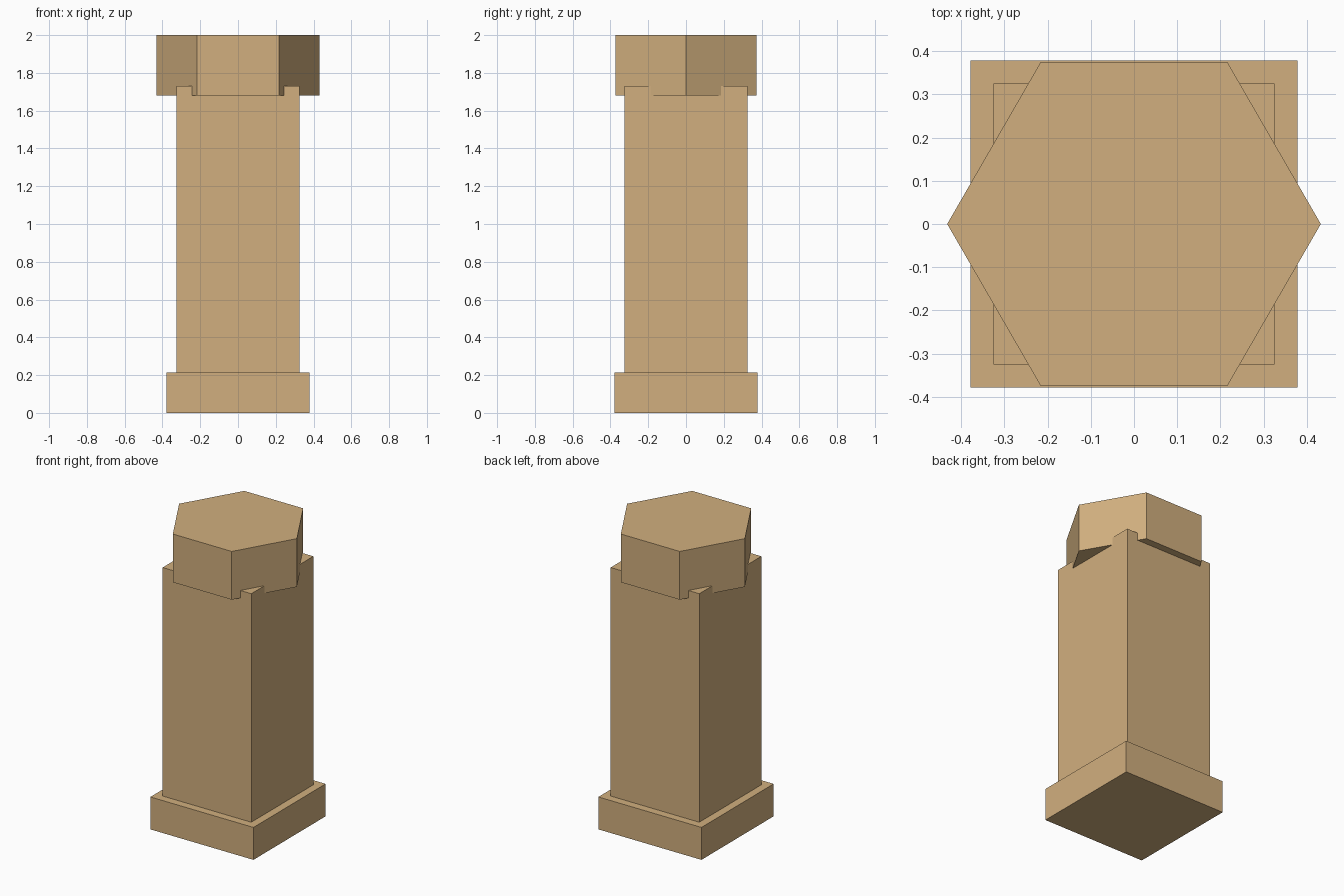
import bpy
from math import pi, sqrt

if "Cube" in bpy.data.objects:
    bpy.data.objects.remove(bpy.data.objects["Cube"])

tan = bpy.data.materials.new("tan_stone")
tan.diffuse_color = (0.64, 0.43, 0.21, 1.0)
tan.use_nodes = True
tan.node_tree.nodes["Principled BSDF"].inputs["Base Color"].default_value = tan.diffuse_color


def prism(name, sides, radius, z0, z1, turn):
    """Upright flat-sided prism between two heights."""
    bpy.ops.mesh.primitive_cylinder_add(
        vertices=sides, radius=radius, depth=z1 - z0, location=(0, 0, (z0 + z1) / 2))
    obj = bpy.context.object
    obj.name = name
    obj.rotation_euler.z = turn
    bpy.ops.object.transform_apply(location=False, rotation=True, scale=False)
    obj.data.materials.append(tan)
    return obj


# Square plinth
prism("base", 4, 0.378 * sqrt(2), 0.0, 0.215, pi / 4)
# Square shaft, its top sunk slightly into the cap
prism("shaft", 4, 0.325 * sqrt(2), 0.215, 1.73, pi / 4)
# Hexagonal cap with corners pointing along x
prism("cap", 6, 0.432, 1.68, 2.0, pi / 6)
